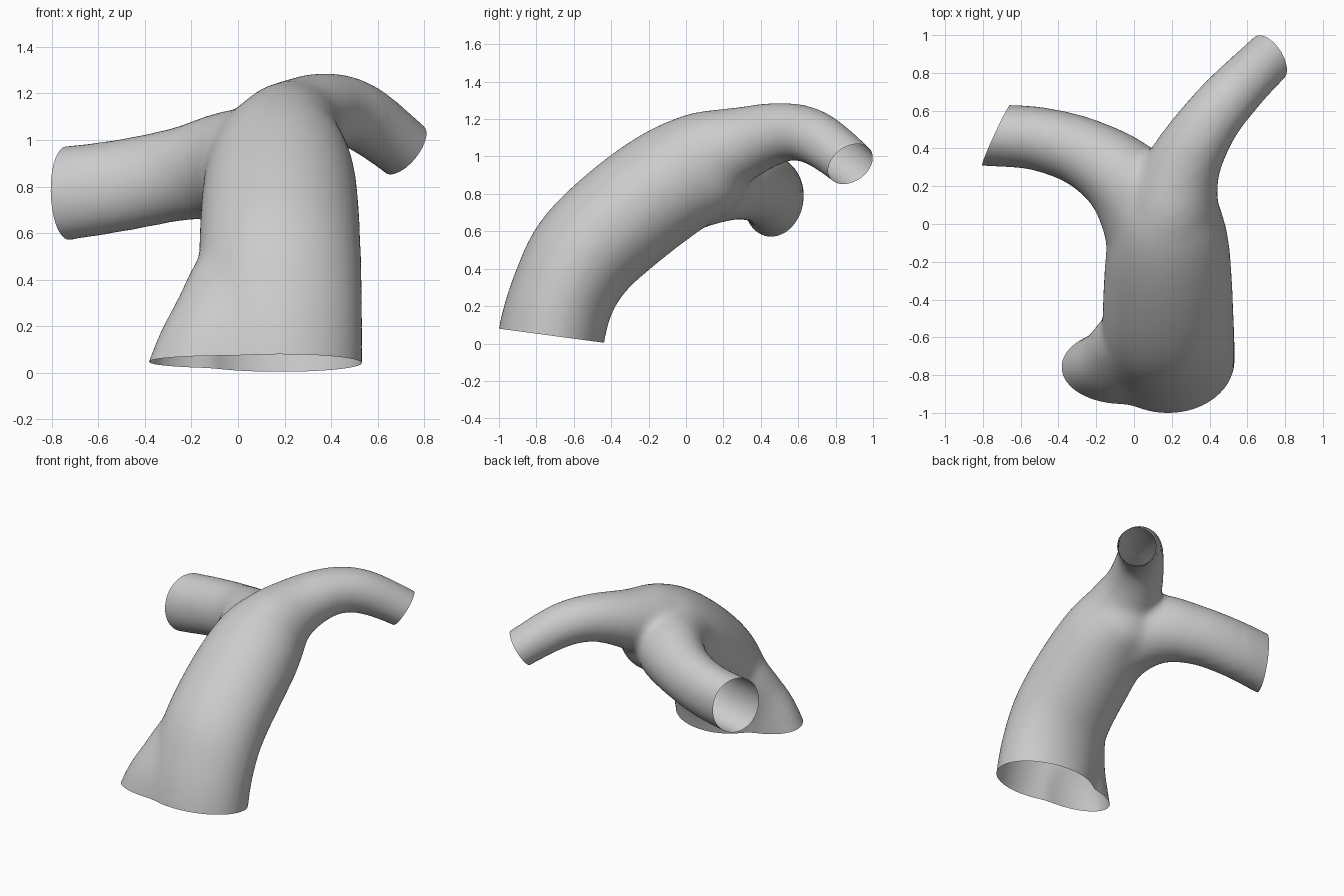
import bpy, bmesh, math
from mathutils import Vector

cube = bpy.data.objects.get("Cube")
if cube:
    bpy.data.objects.remove(cube, do_unlink=True)

grey = bpy.data.materials.new("plain_grey")
grey.use_nodes = True
colour = (0.6, 0.6, 0.6, 1)
grey.diffuse_color = colour
grey.node_tree.nodes["Principled BSDF"].inputs["Base Color"].default_value = colour


def spline(keys, steps=8):
    """Catmull-Rom samples through the key sections."""
    out = []
    for i in range(len(keys) - 1):
        k = [Vector(keys[min(max(i + j, 0), len(keys) - 1)]) for j in (-1, 0, 1, 2)]
        for s in range(steps):
            t = s / steps
            out.append(0.5 * (2 * k[1] + (k[2] - k[0]) * t
                              + (2 * k[0] - 5 * k[1] + 4 * k[2] - k[3]) * t ** 2
                              + (3 * k[1] - k[0] - 3 * k[2] + k[3]) * t ** 3))
    return out + [Vector(keys[-1])]


def add_tube(bm, keys, across, sides=48):
    """Closed tube; each key is x, y, z, half width, half height."""
    samples = spline(keys)
    centres = [Vector(s[:3]) for s in samples]
    rings = []
    for i, s in enumerate(samples):
        tangent = (centres[min(i + 1, len(centres) - 1)] - centres[max(i - 1, 0)]).normalized()
        side = Vector(across)
        side = (side - tangent * side.dot(tangent)).normalized()
        up = side.cross(tangent)
        ring = []
        for n in range(sides):
            a = math.tau * n / sides
            ring.append(bm.verts.new(centres[i] + side * s[3] * math.cos(a) + up * s[4] * math.sin(a)))
        rings.append(ring)
    for r, q in zip(rings, rings[1:]):
        for n in range(sides):
            m = (n + 1) % sides
            bm.faces.new((r[n], r[m], q[m], q[n]))
    bm.faces.new(rings[0][::-1])
    bm.faces.new(rings[-1])


bm = bmesh.new()
# Wide trunk arching up and back
add_tube(bm, [(0.18, -0.75, -0.2, 0.355, 0.285), (0.18, -0.72, 0.04, 0.355, 0.285),
              (0.18, -0.655, 0.27, 0.355, 0.282), (0.18, -0.53, 0.49, 0.35, 0.298),
              (0.18, -0.29, 0.71, 0.34, 0.305), (0.18, -0.05, 0.88, 0.315, 0.3),
              (0.185, 0.13, 0.96, 0.255, 0.28), (0.19, 0.25, 1.01, 0.18, 0.2)], (1, 0, 0))
# Thin lip flaring out on the right of the trunk's foot
add_tube(bm, [(-0.12, -0.79, -0.2, 0.34, 0.2), (-0.06, -0.757, 0.04, 0.31, 0.2),
              (0.0, -0.71, 0.2, 0.29, 0.2), (0.08, -0.6, 0.4, 0.27, 0.2),
              (0.15, -0.48, 0.54, 0.2, 0.15)], (1, 0, 0))
# Slim left branch, bending down at its end
add_tube(bm, [(0.18, -0.2, 0.8, 0.27, 0.26), (0.2, 0.06, 0.97, 0.25, 0.265),
              (0.26, 0.3, 1.07, 0.2, 0.2), (0.385, 0.52, 1.13, 0.165, 0.16),
              (0.525, 0.69, 1.1, 0.15, 0.148), (0.715, 0.88, 0.96, 0.138, 0.133),
              (0.835, 0.98, 0.85, 0.138, 0.133)], (0.75, -0.66, 0))
# Thicker right branch, turning out of the trunk
add_tube(bm, [(0.13, -0.34, 0.67, 0.26, 0.25), (0.1, -0.06, 0.84, 0.25, 0.265),
              (-0.02, 0.2, 0.89, 0.23, 0.24), (-0.24, 0.365, 0.855, 0.19, 0.203),
              (-0.5, 0.45, 0.805, 0.17, 0.2), (-0.75, 0.47, 0.77, 0.165, 0.205),
              (-0.95, 0.48, 0.75, 0.165, 0.205)], (0.7, 0.7, 0))
bmesh.ops.recalc_face_normals(bm, faces=bm.faces)
mesh = bpy.data.meshes.new("branching_tube")
bm.to_mesh(mesh)
bm.free()
tube = bpy.data.objects.new("branching_tube", mesh)
bpy.context.scene.collection.objects.link(tube)

# Fuse the tubes and soften the joins
remesh = tube.modifiers.new("fuse", 'REMESH')
remesh.mode = 'VOXEL'
remesh.voxel_size = 0.022
soften = tube.modifiers.new("soften", 'SMOOTH')
soften.factor = 0.5
soften.iterations = 24
fused = bpy.data.meshes.new_from_object(tube.evaluated_get(bpy.context.evaluated_depsgraph_get()))
tube.modifiers.clear()

# Slice the three ends open
bm = bmesh.new()
bm.from_mesh(fused)
for point, normal in (((0, -0.72, 0.042), (0, -0.134, -1)),
                      ((0.715, 0.88, 0.96), (0.7, 0.45, -0.55)),
                      ((-0.73, 0.47, 0.77), (-0.9, 0.42, -0.05))):
    bmesh.ops.bisect_plane(bm, geom=bm.verts[:] + bm.edges[:] + bm.faces[:], dist=1e-5,
                           plane_co=point, plane_no=Vector(normal).normalized(), clear_outer=True)
for face in bm.faces:
    face.smooth = True
    face.material_index = 0
bm.to_mesh(fused)
bm.free()
fused.materials.clear()
fused.materials.append(grey)
tube.data = fused
